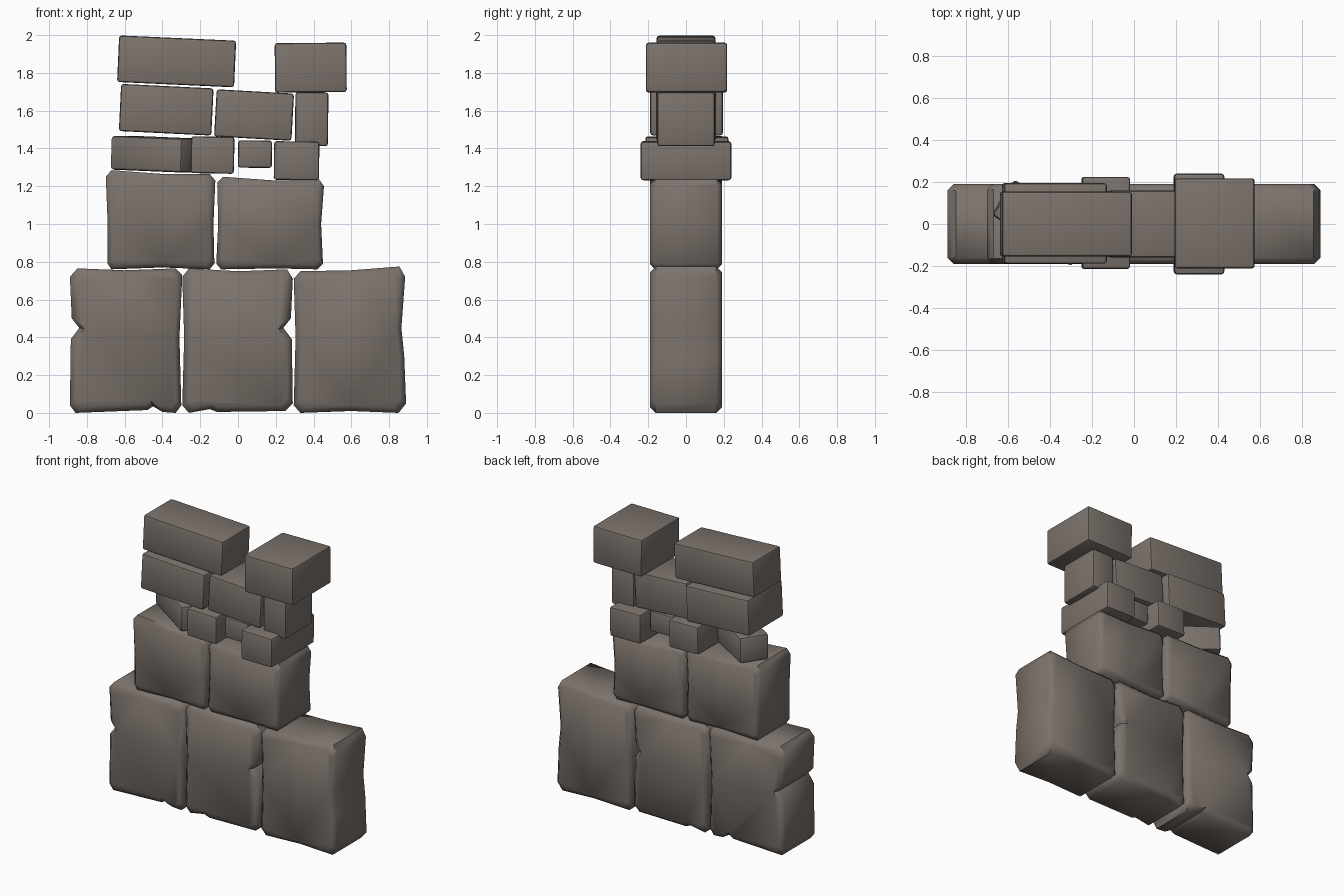
import bpy, bmesh
from math import radians

if "Cube" in bpy.data.objects:
    bpy.data.objects.remove(bpy.data.objects["Cube"])

stone = bpy.data.materials.new("stone")
stone.diffuse_color = (0.2, 0.17, 0.15, 1)
stone.use_nodes = True
stone.node_tree.nodes["Principled BSDF"].inputs["Base Color"].default_value = stone.diffuse_color


def finish(bm, name):
    bmesh.ops.recalc_face_normals(bm, faces=bm.faces)
    me = bpy.data.meshes.new(name)
    bm.to_mesh(me)
    bm.free()
    ob = bpy.data.objects.new(name, me)
    bpy.context.collection.objects.link(ob)
    me.materials.append(stone)
    bpy.ops.object.select_all(action='DESELECT')
    ob.select_set(True)
    bpy.context.view_layer.objects.active = ob
    return ob


def worn_block(name, outline, depth=0.19, rim=0.03, chip=None):
    """Extrude an x-z outline along y with a worn, inset rim front and back."""
    bm = bmesh.new()
    xs, zs = [p[0] for p in outline], [p[1] for p in outline]
    cx, cz = (min(xs) + max(xs)) / 2, (min(zs) + max(zs)) / 2
    kx = 1 - 2 * rim / (max(xs) - min(xs))
    kz = 1 - 2 * rim / (max(zs) - min(zs))
    rings = []
    for y, inset in ((-depth, 1), (rim - depth, 0), (depth - rim, 0), (depth, 1)):
        ring = []
        for i, (x, z) in enumerate(outline):
            if chip and y < 0 and inset and i in chip:
                x, z = chip[i]
            elif inset:
                x, z = cx + (x - cx) * kx, cz + (z - cz) * kz
            ring.append(bm.verts.new((x, y, z)))
        rings.append(ring)
    n = len(outline)
    for a, b in zip(rings, rings[1:]):
        for i in range(n):
            j = (i + 1) % n
            bm.faces.new((a[i], a[j], b[j], b[i]))
    bm.faces.new(rings[0])
    bm.faces.new(rings[-1])
    finish(bm, name)
    bpy.ops.object.shade_smooth_by_angle(angle=radians(50))


def brick(name, center, size, tilt=0, turn=0, bevel=0.014):
    """Squared stone with softened edges."""
    bm = bmesh.new()
    bmesh.ops.create_cube(bm, size=1)
    bmesh.ops.scale(bm, vec=size, verts=bm.verts)
    bmesh.ops.bevel(bm, geom=bm.edges[:], offset=bevel, segments=2,
                    profile=0.5, affect='EDGES')
    ob = finish(bm, name)
    ob.location = center
    ob.rotation_euler = (0, radians(tilt), radians(turn))
    bpy.ops.object.shade_smooth_by_angle(angle=radians(40))


# Foundation blocks
worn_block("base_block_left", [
    (-0.86, 0.0), (-0.48, 0.015), (-0.45, 0.035), (-0.40, 0.005), (-0.33, 0.0), (-0.30, 0.04),
    (-0.31, 0.40), (-0.295, 0.73), (-0.33, 0.765), (-0.6, 0.755), (-0.85, 0.765),
    (-0.89, 0.72), (-0.88, 0.5), (-0.84, 0.45), (-0.885, 0.39), (-0.89, 0.04)])
worn_block("base_block_middle", [
    (-0.26, 0.0), (-0.15, 0.02), (-0.11, 0.005), (0.25, 0.01), (0.29, 0.05), (0.285, 0.39),
    (0.24, 0.45), (0.28, 0.5), (0.29, 0.71), (0.26, 0.76), (0.0, 0.75),
    (-0.26, 0.765), (-0.295, 0.72), (-0.285, 0.4), (-0.295, 0.04)])
worn_block("base_block_right", [
    (0.33, 0.0), (0.6, 0.01), (0.85, 0.0), (0.89, 0.05), (0.88, 0.3), (0.865, 0.45),
    (0.885, 0.72), (0.855, 0.775), (0.6, 0.755), (0.33, 0.75), (0.295, 0.71),
    (0.305, 0.4), (0.295, 0.04)])

# Second course
worn_block("second_block_left", [
    (-0.67, 0.76), (-0.4, 0.77), (-0.15, 0.76), (-0.125, 0.79), (-0.13, 1.0), (-0.12, 1.23),
    (-0.15, 1.265), (-0.4, 1.265), (-0.67, 1.285), (-0.70, 1.25), (-0.69, 1.0), (-0.69, 0.79)],
    rim=0.025, chip={8: (-0.62, 1.20), 9: (-0.68, 1.20)})
worn_block("second_block_right", [
    (-0.09, 0.76), (0.2, 0.765), (0.42, 0.76), (0.45, 0.79), (0.44, 1.0), (0.455, 1.2),
    (0.43, 1.235), (0.2, 1.23), (-0.08, 1.25), (-0.11, 1.22), (-0.105, 1.0), (-0.115, 0.79)],
    rim=0.025)

# Row of small stones
brick("small_stone_turned", (-0.435, 0.005, 1.37), (0.45, 0.2, 0.18), 2, -33, 0.018)
brick("small_stone_left", (-0.135, 0.005, 1.365), (0.23, 0.44, 0.195), 1)
brick("small_stone_recessed", (0.09, 0, 1.37), (0.18, 0.30, 0.145), 0.5)
brick("small_stone_right", (0.31, 0, 1.335), (0.24, 0.48, 0.205), 0.5)

# Upper bricks
brick("upper_brick_left", (-0.38, 0.003, 1.605), (0.49, 0.385, 0.25), 2.8)
brick("upper_brick_middle", (0.085, 0, 1.577), (0.41, 0.32, 0.25), 3.2)
brick("upper_brick_right", (0.39, 0, 1.555), (0.175, 0.305, 0.285), 0.5)

# Top bricks
brick("top_brick_left", (-0.325, 0, 1.861), (0.62, 0.31, 0.247), 2.6)
brick("top_brick_right", (0.385, 0.003, 1.828), (0.38, 0.43, 0.262), -0.4)
